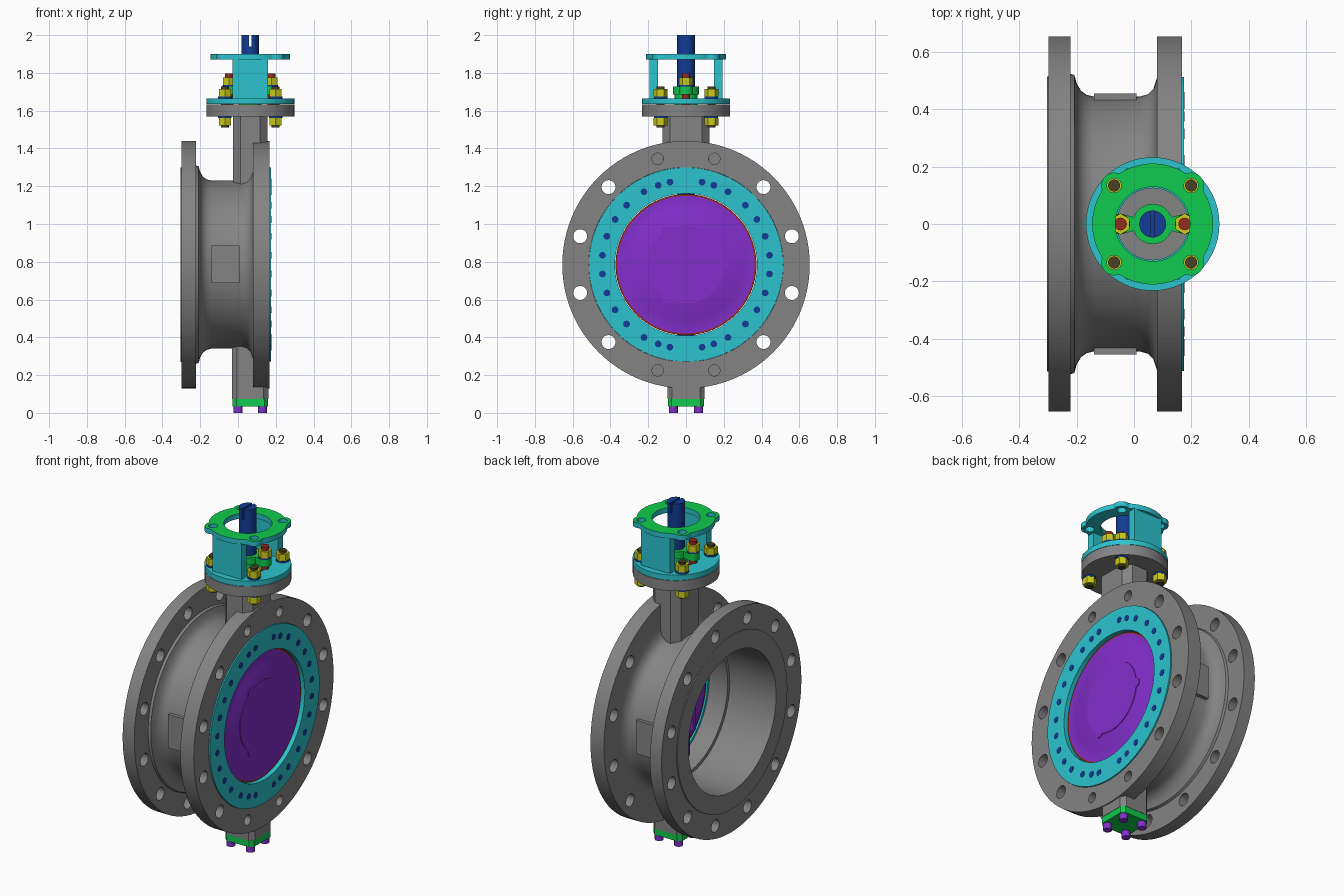
import bpy, bmesh
from math import sin, cos, pi, radians, sqrt
from mathutils import Matrix, Vector

cube = bpy.data.objects.get("Cube")
if cube:
    bpy.data.objects.remove(cube, do_unlink=True)

AXIS_Z = 0.785   # height of the pipe axis
STEM_X = 0.065   # position of the stem axis


def material(name, rgb):
    m = bpy.data.materials.new(name)
    m.use_nodes = True
    m.diffuse_color = (*rgb, 1)
    m.node_tree.nodes["Principled BSDF"].inputs["Base Color"].default_value = (*rgb, 1)
    return m


GREY = material("cast grey", (0.23, 0.23, 0.23))
CYAN = material("cyan", (0.025, 0.55, 0.62))
GREEN = material("green", (0.005, 0.6, 0.075))
PURPLE = material("purple", (0.225, 0.028, 0.6))
YELLOW = material("yellow", (0.6, 0.6, 0.01))
BLUE = material("navy blue", (0.006, 0.045, 0.3))
RED = material("brick red", (0.3, 0.025, 0.012))
OLIVE = material("dark olive", (0.065, 0.05, 0.02))


def finish(name, bm, mat):
    bmesh.ops.recalc_face_normals(bm, faces=bm.faces[:])
    me = bpy.data.meshes.new(name)
    bm.to_mesh(me)
    bm.free()
    ob = bpy.data.objects.new(name, me)
    bpy.context.collection.objects.link(ob)
    if mat:
        me.materials.append(mat)
        smooth(ob)
    return ob


def activate(ob):
    bpy.ops.object.select_all(action="DESELECT")
    ob.select_set(True)
    bpy.context.view_layer.objects.active = ob


def smooth(ob):
    activate(ob)
    bpy.ops.object.shade_smooth_by_angle(angle=radians(30))


def cut(ob, bm):
    cutter = finish("cutter", bm, None)
    cutter.hide_render = True
    mod = ob.modifiers.new("cut", "BOOLEAN")
    mod.operation, mod.solver, mod.object = "DIFFERENCE", "EXACT", cutter
    activate(ob)
    bpy.ops.object.modifier_apply(modifier=mod.name)
    bpy.data.objects.remove(cutter, do_unlink=True)
    smooth(ob)


def cyl_z(bm, x, y, z0, z1, r, n=32):
    bmesh.ops.create_cone(bm, cap_ends=True, segments=n, radius1=r, radius2=r, depth=z1 - z0,
                          matrix=Matrix.Translation((x, y, (z0 + z1) / 2)))


def cyl_x(bm, x0, x1, y, z, r, n=24):
    m = Matrix.Translation(((x0 + x1) / 2, y, z)) @ Matrix.Rotation(pi / 2, 4, "Y")
    bmesh.ops.create_cone(bm, cap_ends=True, segments=n, radius1=r, radius2=r, depth=x1 - x0, matrix=m)


def box(bm, x0, x1, y0, y1, z0, z1):
    m = Matrix.Translation(((x0 + x1) / 2, (y0 + y1) / 2, (z0 + z1) / 2))
    bmesh.ops.create_cube(bm, size=1, matrix=m @ Matrix.Diagonal((x1 - x0, y1 - y0, z1 - z0, 1)))


def prism(bm, outline, h0, h1, place):
    a, b = [[bm.verts.new(place(u, v, h)) for u, v in outline] for h in (h0, h1)]
    bm.faces.new(a)
    bm.faces.new(b)
    for i in range(len(a)):
        j = (i + 1) % len(a)
        bm.faces.new((a[i], a[j], b[j], b[i]))


def about_stem(u, v, h):
    return (STEM_X + u, v, h)


def about_pipe(u, v, h):
    return (h, u, AXIS_Z + v)


def lathe(name, profile, mat, n=96):
    """Closed (x, radius) profile turned about the pipe axis."""
    bm = bmesh.new()
    rings = [[bm.verts.new(about_pipe(r * cos(2 * pi * i / n), r * sin(2 * pi * i / n), x))
              for i in range(n)] for x, r in profile]
    for k, a in enumerate(rings):
        b = rings[(k + 1) % len(rings)]
        for i in range(n):
            j = (i + 1) % n
            bm.faces.new((a[i], a[j], b[j], b[i]))
    return finish(name, bm, mat)


def lobed(r, d, ear, lobe_angles, n=180):
    """Circle of radius r joined with small ear circles at distance d."""
    pts = []
    for i in range(n):
        t, rad = 2 * pi * i / n, r
        for a in lobe_angles:
            k = ear ** 2 - (d * sin(t - a)) ** 2
            if k > 0 and cos(t - a) > 0:
                rad = max(rad, d * cos(t - a) + sqrt(k))
        pts.append((rad * cos(t), rad * sin(t)))
    return pts


def chamfered(a, b, c):
    return [(a, c - b), (a, b - c), (a - c, b), (c - a, b), (-a, b - c), (-a, c - b), (c - a, -b), (a - c, -b)]


# Valve body: two flanges, waist and bore
body = lathe("valve_body", [
    (-0.304, 0.41), (-0.304, 0.515), (-0.298, 0.515), (-0.298, 0.655), (-0.222, 0.655), (-0.222, 0.525),
    (-0.208, 0.52), (-0.2, 0.49), (-0.185, 0.465), (-0.165, 0.451), (-0.14, 0.445), (0.02, 0.445),
    (0.048, 0.453), (0.068, 0.473), (0.08, 0.51), (0.08, 0.655), (0.168, 0.655), (0.168, 0.515),
    (0.13, 0.515), (0.13, 0.39), (0.0, 0.39), (0.0, 0.41)], GREY)

# Flange bolt holes; the ones beside the necks are blind
holes = bmesh.new()
for k in range(12):
    a = radians(15 + 30 * k)
    y, z = 0.58 * cos(a), AXIS_Z + 0.58 * sin(a)
    blind = abs(sin(a)) > 0.9
    cyl_x(holes, -0.33, -0.19, y, z, 0.037)
    cyl_x(holes, 0.12 if blind else 0.05, 0.2, y, z, 0.03 if blind else 0.037)
cut(body, holes)

# Necks and side pads
bm = bmesh.new()
prism(bm, chamfered(0.092, 0.125, 0.04), 1.205, 1.575, about_stem)
finish("upper_neck", bm, GREY)
bm = bmesh.new()
prism(bm, chamfered(0.096, 0.098, 0.025), 0.073, 0.365, about_stem)
finish("lower_neck", bm, GREY)
bm = bmesh.new()
for s in (-1, 1):
    box(bm, -0.14, 0.008, min(s * 0.42, s * 0.455), max(s * 0.42, s * 0.455), 0.687, 0.885)
finish("side_pads", bm, GREY)

# Seat retaining ring with its screws
lathe("seat_ring", [(0.12, 0.376), (0.175, 0.376), (0.175, 0.514), (0.12, 0.514)], CYAN)
bm = bmesh.new()
for a in (11, 19.3, 30, 45, 57.5, 70.3, 83.6):
    u, v = 0.445 * sin(radians(a)), 0.445 * cos(radians(a))
    for sy in (-1, 1):
        for sz in (-1, 1):
            cyl_x(bm, 0.17, 0.177, sy * u, AXIS_Z + sz * v, 0.018, 12)
finish("ring_screws", bm, BLUE)

# Disc with seal, cover plate and hub
lathe("disc", [(0.095, 0.001), (0.095, 0.28), (0.12, 0.355), (0.152, 0.364),
               (0.152, 0.3), (0.154, 0.296), (0.154, 0.001)], PURPLE)
lathe("disc_seal", [(0.128, 0.355), (0.128, 0.373), (0.151, 0.373), (0.151, 0.355)], RED)
bm = bmesh.new()
prism(bm, lobed(0.205, 0.205, 0.026, [0, 2 * pi / 3, 4 * pi / 3]), 0.15, 0.158, about_pipe)
finish("disc_cover", bm, PURPLE)
bm = bmesh.new()
for s in (-1, 1):
    z0, z1 = sorted((AXIS_Z + s * 0.08, AXIS_Z + s * 0.29))
    cyl_z(bm, STEM_X, 0, z0, z1, 0.075)
    box(bm, 0.06, 0.11, -0.075, 0.075, z0, z1)
    box(bm, 0.05, 0.11, s * 0.15 - 0.015, s * 0.15 + 0.015, AXIS_Z - 0.2, AXIS_Z + 0.2)
finish("disc_hub", bm, PURPLE)

# Stem with slotted end
bm = bmesh.new()
cyl_z(bm, STEM_X, 0, 0.3, 2.0, 0.047)
stem = finish("stem", bm, BLUE)
bm = bmesh.new()
box(bm, STEM_X - 0.006, STEM_X + 0.006, -0.1, 0.1, 1.94, 2.05)
cut(stem, bm)

# Bottom cover with cap screws
bm = bmesh.new()
prism(bm, chamfered(0.094, 0.096, 0.02), 0.035, 0.075, about_stem)
finish("bottom_cover", bm, GREEN)
bm = bmesh.new()
for sx in (-1, 1):
    for sy in (-1, 1):
        cyl_z(bm, STEM_X + sx * 0.064, sy * 0.067, 0, 0.036, 0.024, 24)
finish("bottom_screws", bm, PURPLE)

# Mounting flange and bracket base
bm = bmesh.new()
cyl_z(bm, STEM_X, 0, 1.57, 1.632, 0.233, 96)
finish("mounting_flange", bm, GREY)
bm = bmesh.new()
cyl_z(bm, STEM_X, 0, 1.634, 1.665, 0.233, 96)
base = finish("bracket_base", bm, CYAN)
bm = bmesh.new()
cyl_z(bm, STEM_X, 0, 1.6, 1.7, 0.125, 64)
cut(base, bm)

# Bracket legs and top plate
bm = bmesh.new()
for s in (-1, 1):
    y0, y1 = sorted((s * 0.147, s * 0.194))
    box(bm, STEM_X - 0.095, STEM_X + 0.095, y0, y1, 1.66, 1.875)
finish("bracket_legs", bm, CYAN)
bm = bmesh.new()
corners = [pi / 4 + k * pi / 2 for k in range(4)]
prism(bm, lobed(0.211, 0.19, 0.045, corners), 1.87, 1.9, about_stem)
plate = finish("bracket_top_plate", bm, CYAN)
bm = bmesh.new()
cyl_z(bm, STEM_X, 0, 1.8, 1.95, 0.13, 64)
for a in corners:
    cyl_z(bm, STEM_X + 0.19 * cos(a), 0.19 * sin(a), 1.8, 1.95, 0.025)
cut(plate, bm)
plate.data.materials.append(GREEN)
for p in plate.data.polygons:
    p.material_index = 1 if p.normal.z > 0.9 else 0

# Packing gland
bm = bmesh.new()
prism(bm, lobed(0.07, 0.11, 0.036, [0, pi]), 1.685, 1.727, about_stem)
cyl_z(bm, STEM_X, 0, 1.625, 1.69, 0.06)
finish("packing_gland", bm, GREEN)

# Studs, nuts and washers
nuts, studs, washers, gland_studs = [bmesh.new() for _ in range(4)]
for a in corners:
    x, y = STEM_X + 0.19 * cos(a), 0.19 * sin(a)
    cyl_z(studs, x, y, 1.512, 1.728, 0.021, 20)
    for z in (1.522, 1.674):
        cyl_z(nuts, x, y, z, z + 0.04, 0.037, 6)
    for z in (1.561, 1.664):
        cyl_z(washers, x, y, z, z + 0.011, 0.036, 24)
for s in (-1, 1):
    x = STEM_X + s * 0.112
    cyl_z(gland_studs, x, 0, 1.625, 1.797, 0.022, 20)
    cyl_z(washers, x, 0, 1.726, 1.736, 0.034, 24)
    cyl_z(nuts, x, 0, 1.735, 1.775, 0.037, 6)
finish("flange_studs", studs, OLIVE)
finish("gland_studs", gland_studs, RED)
finish("hex_nuts", nuts, YELLOW)
finish("washers", washers, BLUE)
